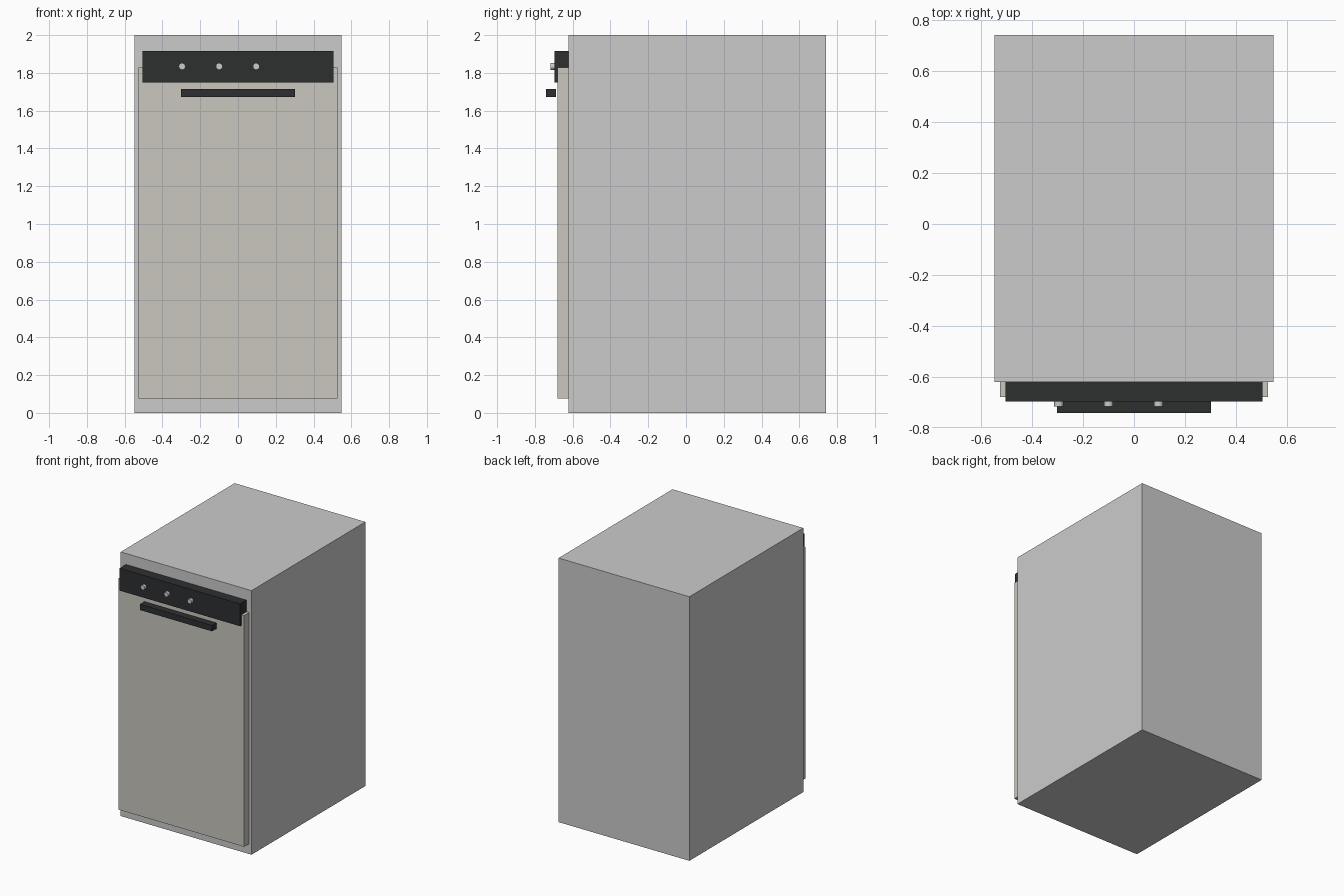
import bpy, math

if "Cube" in bpy.data.objects:
    bpy.data.objects.remove(bpy.data.objects["Cube"])


def material(name, rgb):
    m = bpy.data.materials.new(name)
    m.diffuse_color = (*rgb, 1)
    m.use_nodes = True
    m.node_tree.nodes["Principled BSDF"].inputs["Base Color"].default_value = m.diffuse_color
    return m


def box(name, x, y, z, mat=None):
    """Box from (min, max) extents on each axis."""
    lo, hi = zip(x, y, z)
    bpy.ops.mesh.primitive_cube_add(size=1, location=[(a + b) / 2 for a, b in zip(lo, hi)])
    ob = bpy.context.object
    ob.name = name
    ob.scale = [b - a for a, b in zip(lo, hi)]
    bpy.ops.object.transform_apply(location=False, rotation=False, scale=True)
    if mat:
        ob.data.materials.append(mat)
    return ob


cream = material("cream_enamel", (0.59, 0.57, 0.52))
black = material("black_plastic", (0.027, 0.029, 0.03))

# Cabinet body
box("cabinet_body", (-0.548, 0.548), (-0.621, 0.742), (0, 2))

# Front door
box("front_door", (-0.527, 0.527), (-0.68, -0.621), (0.077, 1.828), cream)

# Control panel overlapping the top of the door
box("control_panel", (-0.505, 0.505), (-0.697, -0.621), (1.748, 1.917), black)

# Handle bar
box("door_handle", (-0.302, 0.302), (-0.742, -0.689), (1.672, 1.716), black)

# Control knobs
for i, x in enumerate((-0.296, -0.1, 0.096)):
    bpy.ops.mesh.primitive_cylinder_add(vertices=16, radius=0.018, depth=0.03,
                                        location=(x, -0.703, 1.834),
                                        rotation=(math.pi / 2, 0, 0))
    bpy.context.object.name = f"control_knob_{i + 1}"
    bpy.ops.object.shade_smooth_by_angle()
